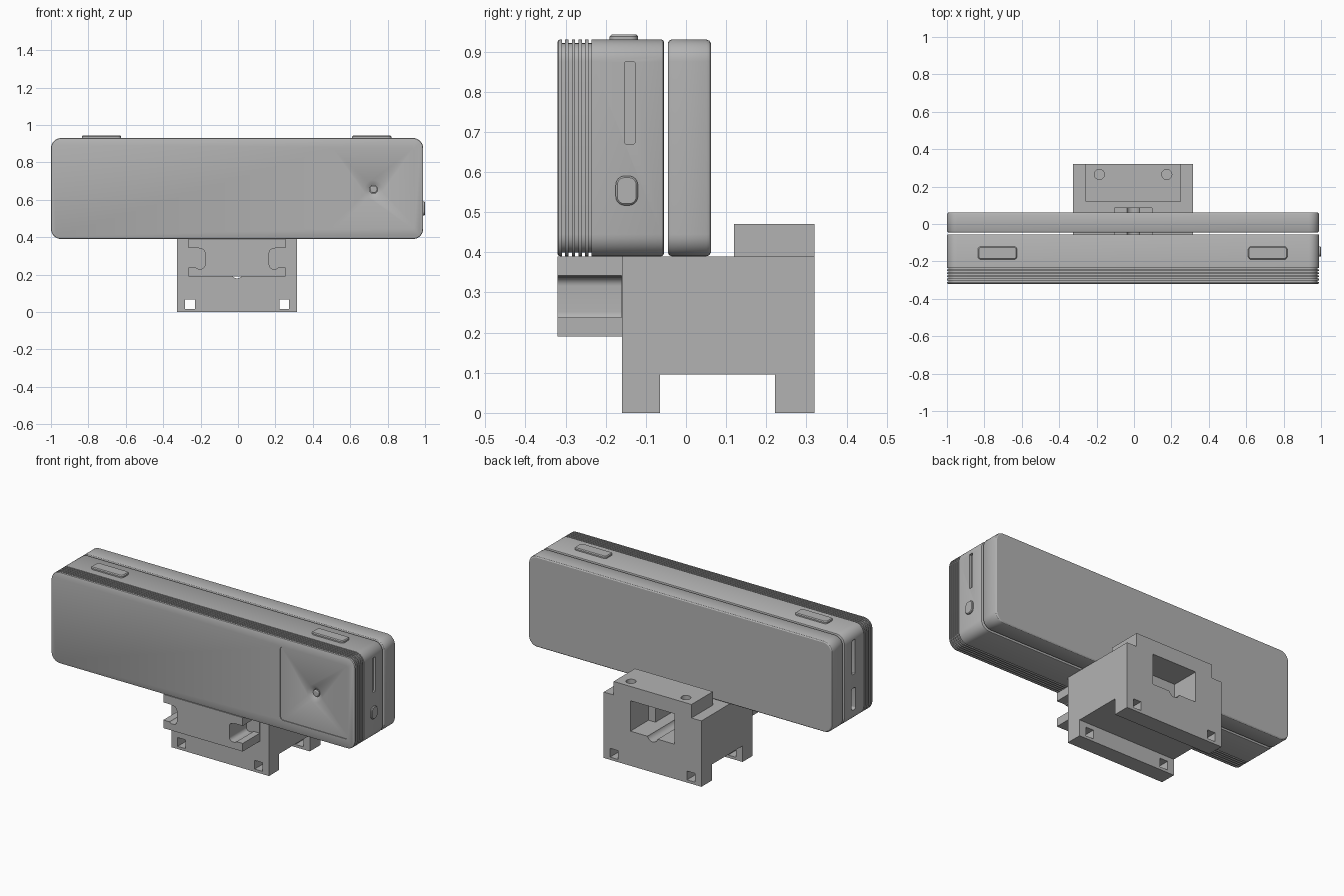
import bpy, bmesh, math
from mathutils import Vector

if "Cube" in bpy.data.objects:
    bpy.data.objects.remove(bpy.data.objects["Cube"], do_unlink=True)

grey = bpy.data.materials.new("mid_grey")
grey.use_nodes = True
COL = (0.45, 0.45, 0.45, 1)
grey.diffuse_color = COL
grey.node_tree.nodes["Principled BSDF"].inputs["Base Color"].default_value = COL

CX = -0.005   # middle of the housing and mount


def place(axis, u, v, t):
    return {"x": (t, u, v), "y": (u, t, v), "z": (u, v, t)}[axis]


def outline(u0, u1, v0, v1, r, n=8):
    """Rounded rectangle as a list of 2D points."""
    if r <= 0:
        return [(u1, v1), (u0, v1), (u0, v0), (u1, v0)]
    pts = []
    corners = [(u1 - r, v1 - r), (u0 + r, v1 - r), (u0 + r, v0 + r), (u1 - r, v0 + r)]
    for k, (cu, cv) in enumerate(corners):
        for i in range(n + 1):
            a = math.pi / 2 * (k + i / n)
            pts.append((cu + r * math.cos(a), cv + r * math.sin(a)))
    return pts


def loft(name, axis, rings):
    """Skin a list of (position along axis, 2D outline) and cap both ends."""
    bm = bmesh.new()
    loops = [[bm.verts.new(place(axis, u, v, t)) for u, v in pts] for t, pts in rings]
    for a, b in zip(loops, loops[1:]):
        for i in range(len(a)):
            j = (i + 1) % len(a)
            bm.faces.new((a[i], a[j], b[j], b[i]))
    bm.faces.new(loops[0])
    bm.faces.new(loops[-1])
    bmesh.ops.recalc_face_normals(bm, faces=bm.faces)
    me = bpy.data.meshes.new(name)
    bm.to_mesh(me)
    bm.free()
    ob = bpy.data.objects.new(name, me)
    bpy.context.collection.objects.link(ob)
    me.materials.append(grey)
    return ob


def slab(name, axis, u0, u1, v0, v1, r, profile):
    """Rounded slab; profile is a list of (position, inset)."""
    return loft(name, axis, [(t, outline(u0 + d, u1 - d, v0 + d, v1 - d, r - d if r else 0))
                             for t, d in profile])


def box(name, x0, x1, y0, y1, z0, z1):
    return slab(name, "y", x0, x1, z0, z1, 0, [(y0, 0), (y1, 0)])


def cone(name, axis, u, v, profile, n=32):
    return loft(name, axis, [(t, [(u + r * math.cos(2 * math.pi * i / n),
                                   v + r * math.sin(2 * math.pi * i / n)) for i in range(n)])
                             for t, r in profile])


def activate(ob):
    bpy.ops.object.select_all(action="DESELECT")
    ob.select_set(True)
    bpy.context.view_layer.objects.active = ob


def combine(ob, others, operation="DIFFERENCE"):
    for o in others:
        m = ob.modifiers.new("bool", "BOOLEAN")
        m.operation, m.solver, m.object = operation, "EXACT", o
        activate(ob)
        bpy.ops.object.modifier_apply(modifier=m.name)
        bpy.data.objects.remove(o, do_unlink=True)


def smooth(ob):
    activate(ob)
    bpy.ops.object.shade_smooth_by_angle(angle=math.radians(30))


# Main housing: rounded bar with five fine grooves around it near the front
profile = [(-0.32, 0.006), (-0.318, 0.002), (-0.314, 0)]
for k in range(5):
    y = -0.309 + k * 0.0165
    profile += [(y, 0), (y, 0.009), (y + 0.008, 0.009), (y + 0.008, 0)]
profile += [(-0.061, 0), (-0.057, 0.002), (-0.055, 0.006)]
housing = slab("housing", "y", -1, 0.99, 0.39, 0.93, 0.055, profile)

# Recessed camera panel, lens dimple and side slots
combine(housing, [
    slab("panel_cut", "y", 0.50, 0.945, 0.445, 0.88, 0.02, [(-0.35, 0), (-0.316, 0)]),
    cone("dimple_cut", "y", 0.725, 0.655, [(-0.33, 0.055), (-0.316, 0.05), (-0.30, 0.022), (-0.28, 0.022)]),
    slab("left_slot_cut", "x", -0.153, -0.127, 0.67, 0.875, 0.004, [(0.975, 0), (1.02, 0)]),
    slab("right_slot_cut", "x", -0.153, -0.127, 0.67, 0.875, 0.004, [(-1.02, 0), (-0.975, 0)]),
    slab("right_port_cut", "x", -0.158, -0.122, 0.46, 0.59, 0.012, [(-1.02, 0), (-0.975, 0)]),
])
smooth(housing)

# Lens
smooth(cone("lens", "y", 0.725, 0.655, [(-0.27, 0.02), (-0.304, 0.02), (-0.308, 0.014)]))

# Rear plate, separated from the housing by a narrow gap
smooth(slab("rear_plate", "y", -1, 0.99, 0.39, 0.93, 0.055,
            [(-0.045, 0.008), (-0.042, 0.003), (-0.036, 0), (0.051, 0), (0.058, 0.003), (0.062, 0.009)]))

# Top buttons and side button
for side, x in (("right", -0.73), ("left", 0.715)):
    smooth(slab(side + "_top_button", "z", x - 0.105, x + 0.105, -0.19, -0.12, 0.018,
                [(0.92, 0), (0.938, 0), (0.943, 0.005)]))
smooth(slab("side_button", "x", -0.175, -0.12, 0.517, 0.59, 0.022,
            [(0.98, 0), (0.996, 0), (1.0, 0.004)]))

# Mount: bridge shaped block with rear ledge
mount = box("mount", CX - 0.32, CX + 0.32, -0.16, 0.32, 0, 0.39)
combine(mount, [box("ledge", CX - 0.255, CX + 0.255, 0.12, 0.32, 0.3, 0.47)], "UNION")
cuts = [
    box("arch_cut", -0.5, 0.5, -0.065, 0.222, -0.1, 0.095),
    box("rear_pocket_cut", CX - 0.145, CX + 0.145, 0.15, 0.4, 0.205, 0.385),
    box("inner_pocket_cut", CX - 0.10, CX + 0.10, -0.10, 0.085, 0.205, 0.45),
    box("pocket_link_cut", CX - 0.10, CX + 0.10, 0.08, 0.2, 0.205, 0.33),
    cone("bore_cut", "y", CX, 0.215, [(-0.2, 0.035), (0.4, 0.035)]),
]
for s in (-1, 1):
    x = CX + s * 0.252
    cuts.append(box("peg_hole_cut", x - 0.026, x + 0.026, -0.3, 0.5, 0.016, 0.068))
    cuts.append(cone("screw_hole_cut", "z", CX + s * 0.18, 0.265, [(0.43, 0.027), (0.6, 0.027)]))
combine(mount, cuts)
smooth(mount)

# Front rail block with a rounded T-slot along each side
rail = box("rail_block", CX - 0.26, CX + 0.26, -0.32, -0.16, 0.19, 0.39)
for s in (-1, 1):
    inner, mid, outer = (CX + s * d for d in (0.172, 0.225, 0.3))
    lo, hi = sorted((inner, mid))
    combine(rail, [slab("slot_cut", "y", lo, hi, 0.23, 0.338, 0.022, [(-0.4, 0), (-0.161, 0)])])
    lo, hi = sorted((CX + s * 0.2, outer))
    combine(rail, [slab("mouth_cut", "y", lo, hi, 0.238, 0.342, 0.008, [(-0.4, 0), (-0.161, 0)])])
smooth(rail)
